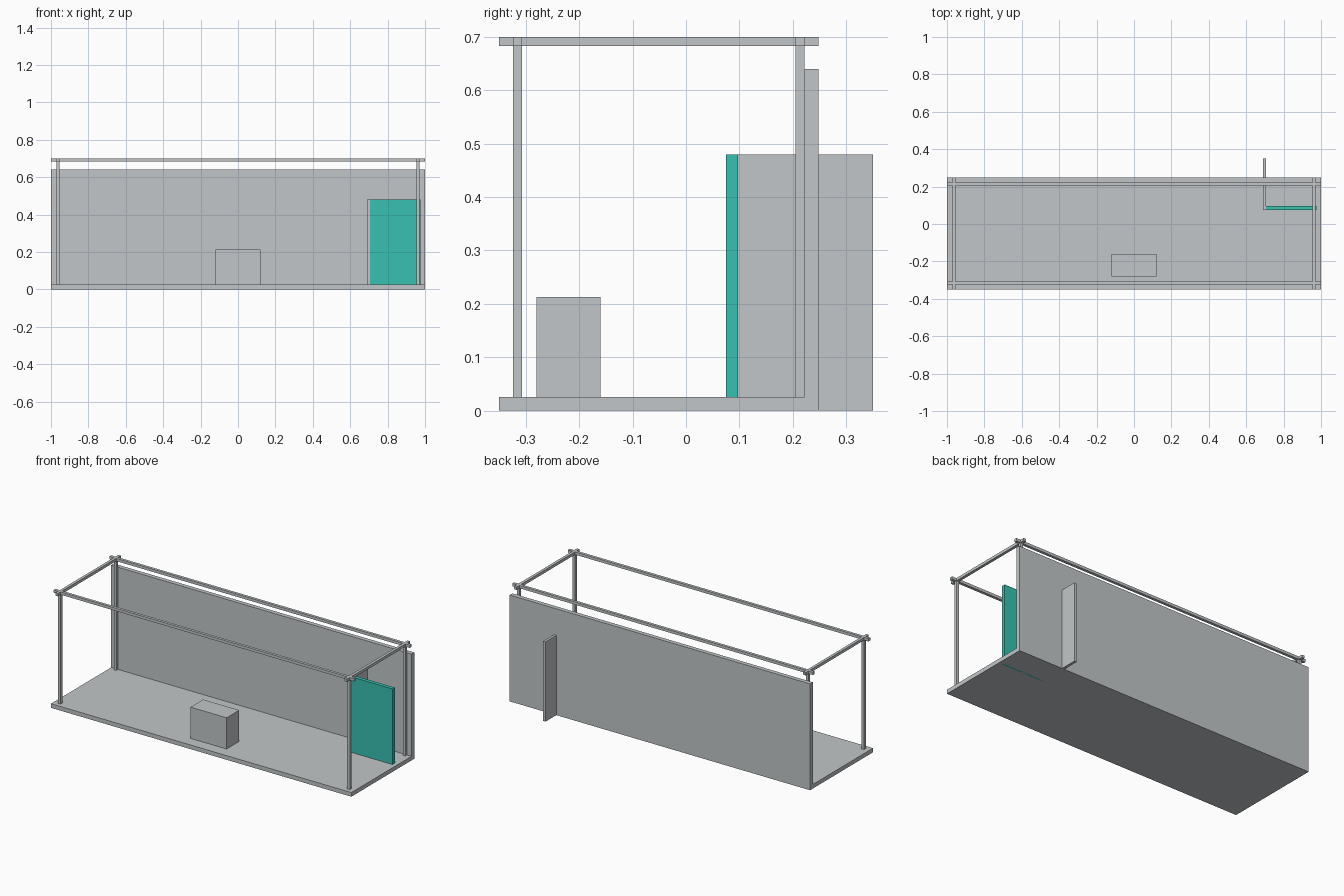
import bpy

if "Cube" in bpy.data.objects:
    bpy.data.objects.remove(bpy.data.objects["Cube"])


def make_material(name, rgb):
    mat = bpy.data.materials.new(name)
    mat.diffuse_color = (*rgb, 1.0)
    mat.use_nodes = True
    mat.node_tree.nodes["Principled BSDF"].inputs["Base Color"].default_value = mat.diffuse_color
    return mat


GREY = make_material("light grey", (0.54, 0.565, 0.58))
TEAL = make_material("teal", (0.04, 0.53, 0.44))


def box(name, x, y, z, mat=GREY):
    """Box spanning the (min, max) range on each axis."""
    spans = (x, y, z)
    bpy.ops.mesh.primitive_cube_add(size=1)
    obj = bpy.context.object
    obj.name = name
    centre = [(a + b) / 2 for a, b in spans]
    size = [b - a for a, b in spans]
    for v in obj.data.vertices:
        v.co = [c + s * p for c, s, p in zip(centre, size, v.co)]
    obj.data.materials.append(mat)
    return obj


FLOOR_TOP, TOP = 0.025, 0.70
BAR = 0.0167
FRONT, BACK = -0.35, 0.248

# Floor platform and back wall
box("floor", (-1, 1), (FRONT, BACK), (0, FLOOR_TOP))
box("back_wall", (-1, 1), (0.222, BACK), (FLOOR_TOP, 0.64))

# Frame: corner posts with crossing top rails
post_x = {"left": (-0.971, -0.971 + BAR), "right": (0.971 - BAR, 0.971)}
post_y = {"front": (-0.324, -0.324 + BAR), "back": (0.222 - BAR, 0.222)}
rail_z = (TOP - BAR, TOP)
for side, xs in post_x.items():
    box(f"{side}_rail", xs, (FRONT, BACK), rail_z)
    for end, ys in post_y.items():
        box(f"{end}_{side}_post", xs, ys, (FLOOR_TOP, TOP))
for end, ys in post_y.items():
    box(f"{end}_rail", (-1, 1), ys, rail_z)

# Counter block near the front edge
box("counter", (-0.12, 0.12), (-0.28, -0.16), (FLOOR_TOP, 0.213))

# Corner store: grey partition through the back wall, teal front panel
box("partition", (0.69, 0.706), (0.075, 0.35), (0, 0.48))
box("store_panel", (0.706, 0.976), (0.075, 0.097), (0, 0.48), TEAL)
